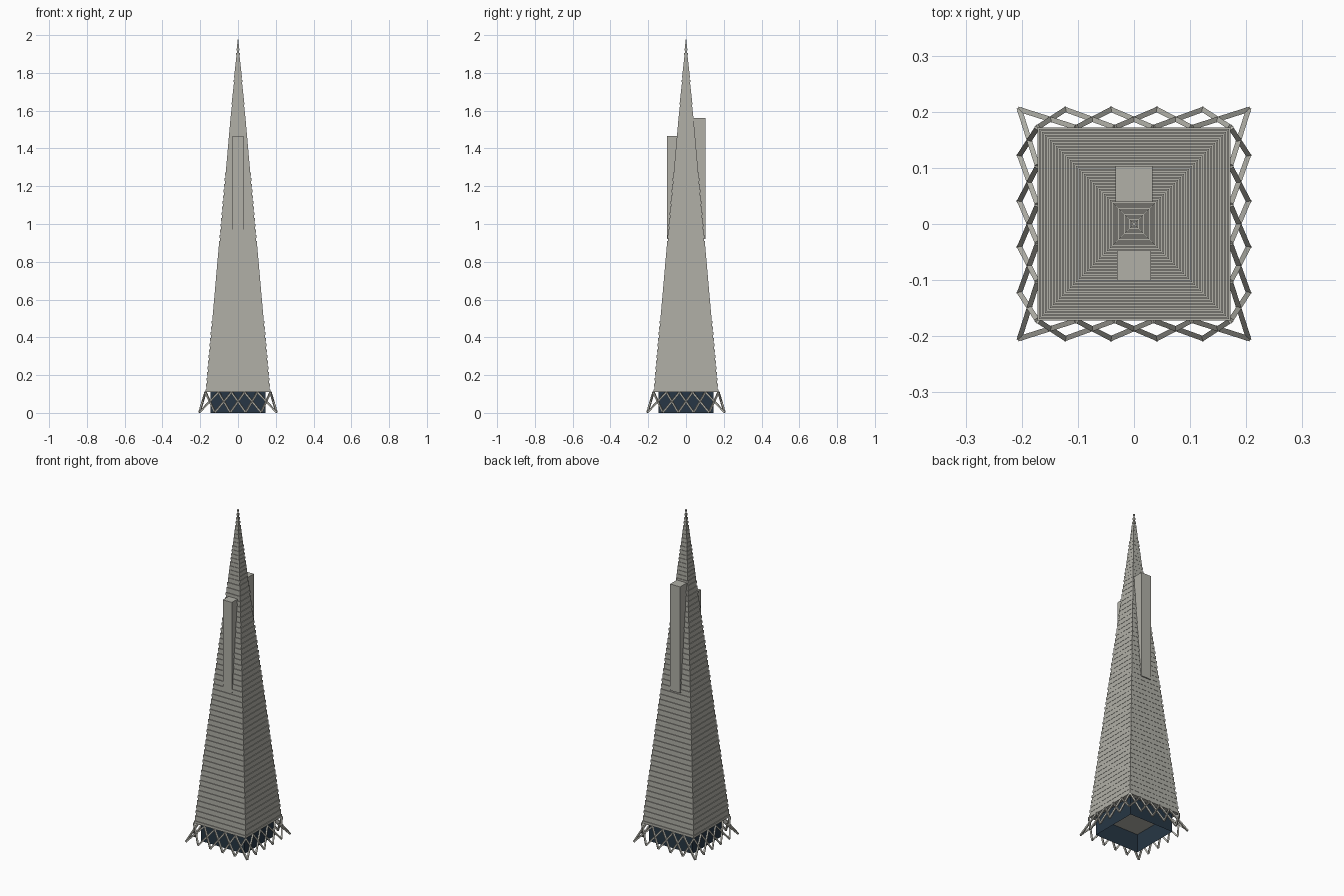
import bpy, bmesh
from mathutils import Vector, Matrix
from math import pi

if "Cube" in bpy.data.objects:
    bpy.data.objects.remove(bpy.data.objects["Cube"])


def material(name, rgb):
    m = bpy.data.materials.new(name)
    m.use_nodes = True
    m.diffuse_color = (*rgb, 1)
    m.node_tree.nodes["Principled BSDF"].inputs["Base Color"].default_value = (*rgb, 1)
    return m


CONCRETE = material("warm grey concrete", (0.44, 0.435, 0.39))
GLASS = material("dark blue glass", (0.02, 0.037, 0.058))

BASE_Z, CROWN_Z, TIP_Z = 0.11, 1.56, 2.0
BASE_R = 0.172


def radius(z):
    return BASE_R * (TIP_Z - z) / (TIP_Z - BASE_Z)


def finish(name, bm, mat):
    mesh = bpy.data.meshes.new(name)
    bm.to_mesh(mesh)
    bm.free()
    obj = bpy.data.objects.new(name, mesh)
    bpy.context.collection.objects.link(obj)
    mesh.materials.append(mat)
    return obj


def quad(bm, *points):
    return bm.faces.new([bm.verts.new(p) for p in points])


def box(name, low, high, mat):
    bm = bmesh.new()
    bmesh.ops.create_cube(bm, size=1)
    low, high = Vector(low), Vector(high)
    for v in bm.verts:
        v.co = (low + high) / 2 + v.co * (high - low)
    return finish(name, bm, mat)


def turned(bm):
    # Repeat one side of the tower around all four sides
    source = bm.verts[:] + bm.edges[:] + bm.faces[:]
    for k in (1, 2, 3):
        copy = bmesh.ops.duplicate(bm, geom=source)["geom"]
        verts = [g for g in copy if isinstance(g, bmesh.types.BMVert)]
        bmesh.ops.rotate(bm, verts=verts, matrix=Matrix.Rotation(k * pi / 2, 3, "Z"))


def stepped_tower(name, low, high, floors, recess):
    # Upright spandrel band below a slightly recessed window band on every floor
    profile = []
    step = (high - low) / floors
    for f in range(floors):
        z = low + f * step
        r = radius(z)
        inner = max(r - recess, 0.0003)
        mid = z + step / 2
        profile += [(r, z), (r, mid), (inner, mid), (inner, z + step)]
    bm = bmesh.new()
    for (r0, z0), (r1, z1) in zip(profile, profile[1:]):
        quad(bm, (-r0, -r0, z0), (r0, -r0, z0), (r1, -r1, z1), (-r1, -r1, z1))
    turned(bm)
    bmesh.ops.remove_doubles(bm, verts=bm.verts[:], dist=0.00005)
    bmesh.ops.holes_fill(bm, edges=[e for e in bm.edges if e.is_boundary], sides=4)
    bmesh.ops.recalc_face_normals(bm, faces=bm.faces[:])
    return finish(name, bm, CONCRETE)


stepped_tower("tower_shaft", BASE_Z, CROWN_Z, 48, 0.004)
stepped_tower("spire", CROWN_Z, TIP_Z - 0.01, 18, 0.003)

# Service wings rising out of the front and back
box("front_wing", (-0.03, -0.101, 0.92), (0.03, -0.02, 1.465), CONCRETE)
box("back_wing", (-0.033, 0.02, 0.92), (0.033, 0.103, 1.56), CONCRETE)

# Glazed lobby walls, open below
bm = bmesh.new()
g = 0.145
quad(bm, (-g, -g, 0), (g, -g, 0), (g, -g, BASE_Z), (-g, -g, BASE_Z))
turned(bm)
finish("lobby_glass", bm, GLASS)


# Crossing struts that splay from the shaft edge to the ground
def strut(bm, a, b, width=0.009):
    a, b = Vector(a), Vector(b)
    ring = bmesh.ops.create_cube(bm, size=1)["verts"]
    turn = (b - a).to_track_quat("Z", "Y").to_matrix()
    for v in ring:
        v.co = (a + b) / 2 + turn @ Vector((v.co.x * width, v.co.y * width, v.co.z * (b - a).length))


bm = bmesh.new()
BAYS, FOOT = 5, 0.204
for i in range(BAYS):
    u, v = 2 * i / BAYS - 1, 2 * (i + 1) / BAYS - 1
    for s, t in ((u, v), (v, u)):
        strut(bm, (s * FOOT, -FOOT, 0.003), (t * BASE_R, -BASE_R, BASE_Z))
turned(bm)
finish("base_struts", bm, CONCRETE)
